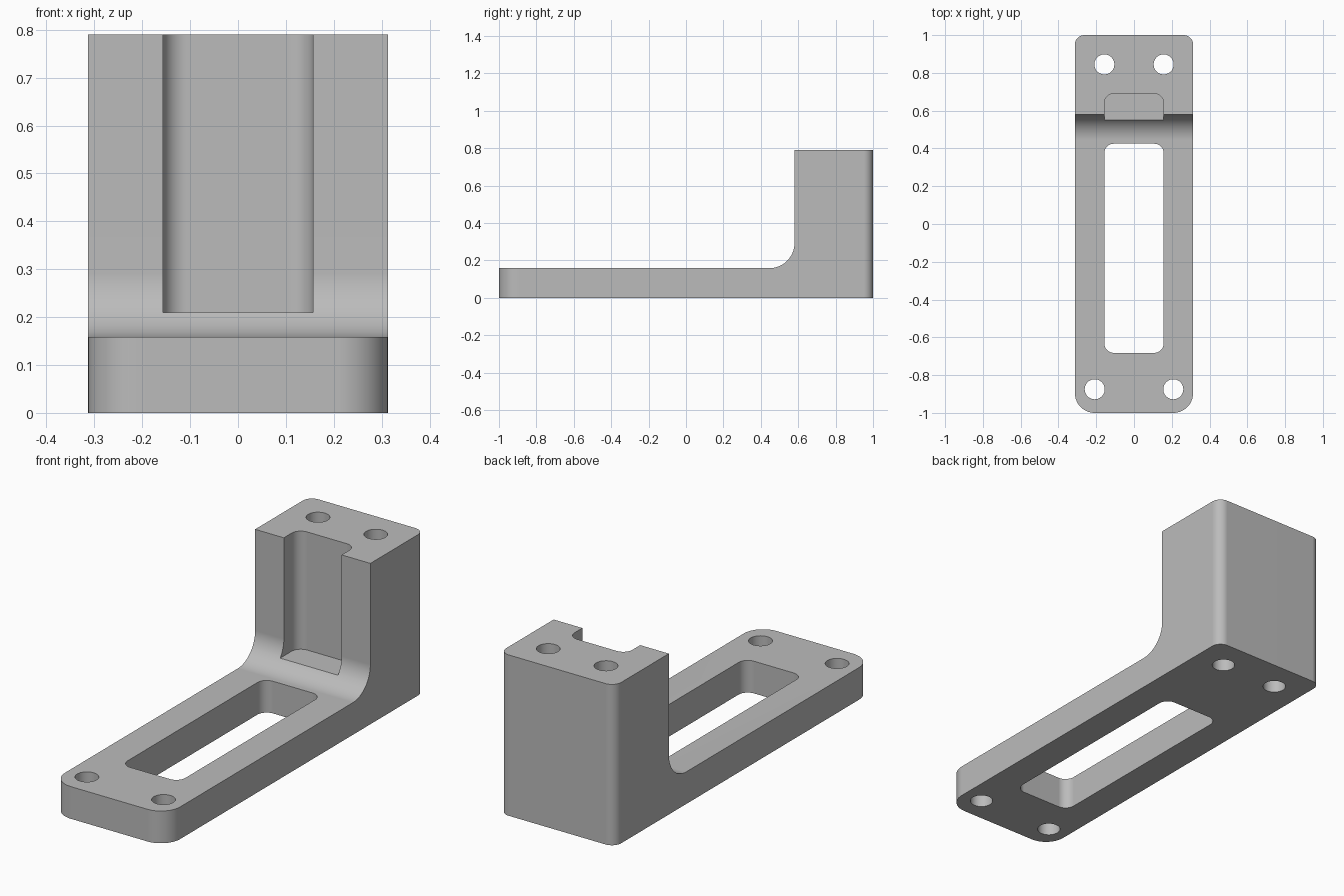
import bpy
import bmesh
from math import cos, sin, pi, radians
from mathutils import Vector

if "Cube" in bpy.data.objects:
    bpy.data.objects.remove(bpy.data.objects["Cube"], do_unlink=True)

HALF_W, HEIGHT, FLOOR = 0.313, 0.79, 0.158
WALL_Y, FILLET = 0.58, 0.135

grey = bpy.data.materials.new("plain grey")
grey.use_nodes = True
grey.diffuse_color = (0.5, 0.5, 0.5, 1)
grey.node_tree.nodes["Principled BSDF"].inputs["Base Color"].default_value = (0.5, 0.5, 0.5, 1)


def arc(cx, cy, r, start, end, steps=12):
    angles = [radians(start + (end - start) * i / steps) for i in range(steps + 1)]
    return [(cx + r * cos(a), cy + r * sin(a)) for a in angles]


def rounded_rect(w, y0, y1, r_front, r_back):
    """Rounded outline symmetric in x, counter-clockwise from the front left."""
    a, b = r_front, r_back
    return (arc(w - a, y0 + a, a, -90, 0) + arc(w - b, y1 - b, b, 0, 90)
            + arc(b - w, y1 - b, b, 90, 180) + arc(a - w, y0 + a, a, 180, 270))


def extrude(name, points, start, end):
    """Make a solid by sweeping a closed outline from start to end."""
    bm = bmesh.new()
    face = bm.faces.new([bm.verts.new(start(*p)) for p in points])
    swept = bmesh.ops.extrude_face_region(bm, geom=[face])["geom"]
    offset = Vector(end(*points[0])) - Vector(start(*points[0]))
    bmesh.ops.translate(bm, vec=offset, verts=[g for g in swept if isinstance(g, bmesh.types.BMVert)])
    bmesh.ops.recalc_face_normals(bm, faces=bm.faces)
    mesh = bpy.data.meshes.new(name)
    bm.to_mesh(mesh)
    bm.free()
    obj = bpy.data.objects.new(name, mesh)
    bpy.context.collection.objects.link(obj)
    mesh.materials.append(grey)
    return obj


def upright(name, points, z0, z1):
    return extrude(name, points, lambda x, y: (x, y, z0), lambda x, y: (x, y, z1))


# L-shaped side profile with a filleted inner corner
profile = [(-1.2, 0), (1.2, 0), (1.2, HEIGHT), (WALL_Y, HEIGHT)]
profile += arc(WALL_Y - FILLET, FLOOR + FILLET, FILLET, 0, -90, 20) + [(-1.2, FLOOR)]
bracket = extrude("bracket", profile, lambda y, z: (-0.5, y, z), lambda y, z: (0.5, y, z))

# Outer footprint, window, upright channel and bolt holes
tools = [("INTERSECT", upright("footprint", rounded_rect(HALF_W, -1, 1, 0.105, 0.05), -0.3, 1.2)),
         ("DIFFERENCE", upright("window_cutter", rounded_rect(0.157, -0.682, 0.425, 0.05, 0.05), -0.2, 0.5)),
         ("DIFFERENCE", upright("channel_cutter", rounded_rect(0.157, 0.3, 0.69, 0.05, 0.05), 0.21, 1.2))]
for x, y in ((0.208, -0.875), (0.157, 0.845)):
    for side in (-1, 1):
        hole = arc(side * x, y, 0.053, 0, 360, 40)[:-1]
        tools.append(("DIFFERENCE", upright("hole_cutter", hole, -0.2, 1.2)))

bpy.ops.object.select_all(action="DESELECT")
bpy.context.view_layer.objects.active = bracket
bracket.select_set(True)
for operation, tool in tools:
    tool.hide_render = True
    mod = bracket.modifiers.new(tool.name, "BOOLEAN")
    mod.operation, mod.object, mod.solver = operation, tool, "EXACT"
    bpy.ops.object.modifier_apply(modifier=mod.name)
    bpy.data.objects.remove(tool, do_unlink=True)

# Smooth rounds, flat faces and crisp edges
bpy.ops.object.shade_smooth_by_angle(angle=radians(30))
normals = bracket.modifiers.new("clean_normals", "WEIGHTED_NORMAL")
normals.keep_sharp = True
